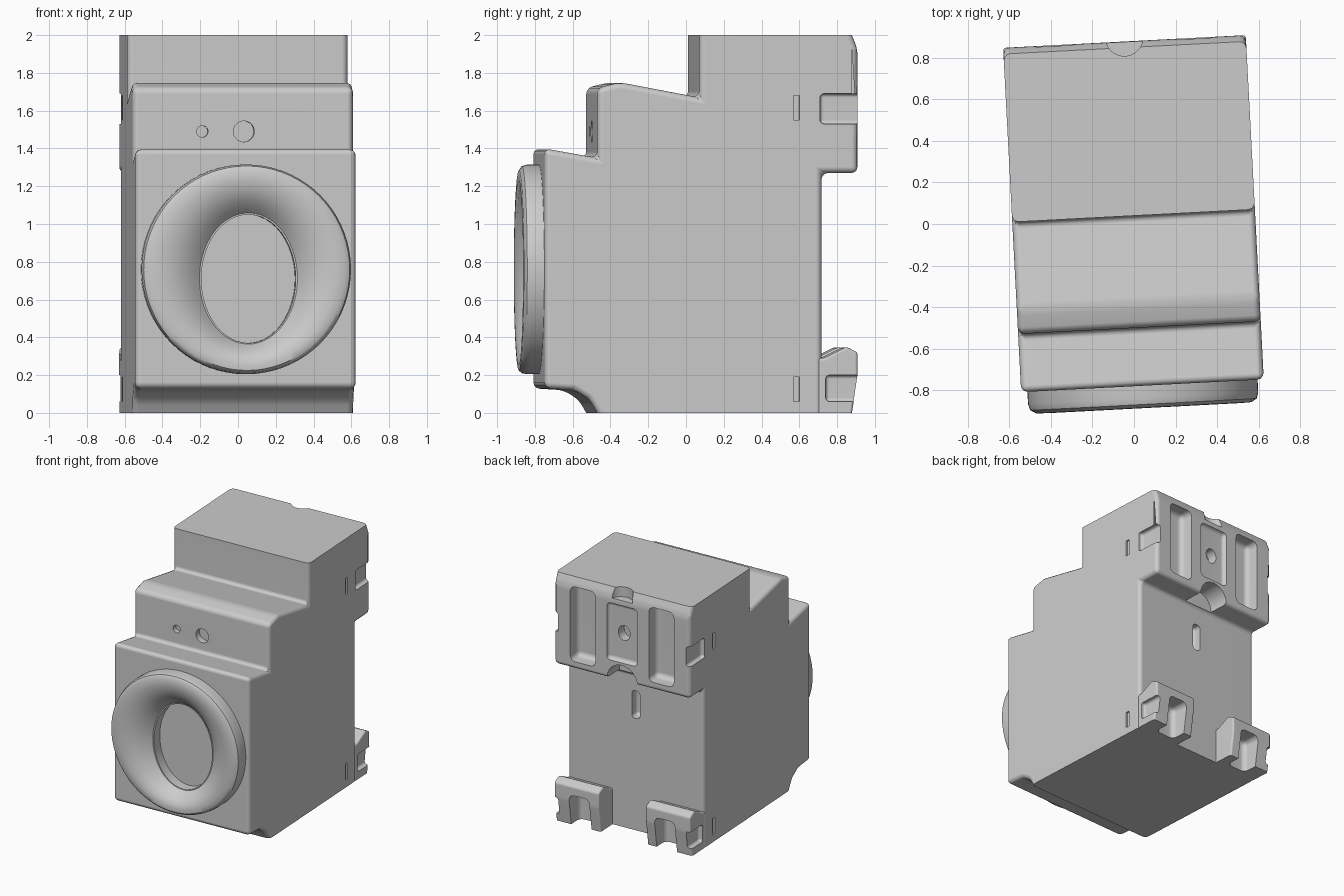
import bpy, bmesh, math
from mathutils import Matrix, Vector

if "Cube" in bpy.data.objects:
    bpy.data.objects.remove(bpy.data.objects["Cube"], do_unlink=True)

grey = bpy.data.materials.new("plain_grey")
grey.use_nodes = True
grey.diffuse_color = (0.6, 0.6, 0.6, 1)
grey.node_tree.nodes["Principled BSDF"].inputs["Base Color"].default_value = (0.6, 0.6, 0.6, 1)
HALF = 0.585     # half width of the housing
TURN = math.radians(3)


def make(name, bm):
    bmesh.ops.recalc_face_normals(bm, faces=bm.faces[:])
    mesh = bpy.data.meshes.new(name)
    bm.to_mesh(mesh)
    bm.free()
    obj = bpy.data.objects.new(name, mesh)
    bpy.context.collection.objects.link(obj)
    mesh.materials.append(grey)
    return obj


def extrude(name, profile, x0, x1, round_by):
    """Side profile (y, z) pushed along x, rounded except on the flat cut planes."""
    bm = bmesh.new()
    face = bm.faces.new([bm.verts.new((x0, y, z)) for y, z in profile])
    grown = bmesh.ops.extrude_face_region(bm, geom=[face])["geom"]
    moved = [g for g in grown if isinstance(g, bmesh.types.BMVert)]
    bmesh.ops.translate(bm, verts=moved, vec=(x1 - x0, 0, 0))
    bmesh.ops.recalc_face_normals(bm, faces=bm.faces[:])
    edges = [e for e in bm.edges
             if not any(all(abs(v.co.z - lim) < 0.001 for v in e.verts) for lim in (0, 2))]
    bmesh.ops.bevel(bm, geom=edges, offset=round_by, segments=3, profile=0.5,
                    affect='EDGES', clamp_overlap=True)
    return make(name, bm)


def box(low, high, round_by=0.0):
    bm = bmesh.new()
    low, high = Vector(low), Vector(high)
    bmesh.ops.create_cube(bm, size=1, matrix=Matrix.Translation((low + high) / 2)
                          @ Matrix.Diagonal((*(high - low), 1)))
    if round_by:
        bmesh.ops.bevel(bm, geom=bm.edges[:], offset=round_by, segments=3, profile=0.5,
                        affect='EDGES')
    return make("cutter", bm)


def cylinder(center, rx, rz, length, axis='Y'):
    bm = bmesh.new()
    spin = Matrix.Rotation(math.pi / 2, 4, 'X') if axis == 'Y' else Matrix()
    bmesh.ops.create_cone(bm, cap_ends=True, segments=48, radius1=1, radius2=1, depth=1,
                          matrix=Matrix.Translation(center) @ spin
                          @ Matrix.Diagonal((rx, rz, length, 1)))
    return make("cutter", bm)


def cut(target, cutter):
    cutter.hide_render = True
    mod = target.modifiers.new("cut", 'BOOLEAN')
    mod.operation, mod.solver, mod.object = 'DIFFERENCE', 'EXACT', cutter
    bpy.context.view_layer.objects.active = target
    bpy.ops.object.modifier_apply(modifier=mod.name)
    bpy.data.objects.remove(cutter, do_unlink=True)


# Stepped housing
housing = extrude("housing", [
    (-0.5, 0), (-0.54, 0.07), (-0.62, 0.12), (-0.78, 0.13), (-0.78, 1.4), (-0.5, 1.35),
    (-0.5, 1.72), (-0.38, 1.75), (0.04, 1.67), (0.04, 2), (0.85, 2), (0.88, 1.93),
    (0.88, 1.27), (0.69, 1.27), (0.69, 0)], -HALF, HALF, 0.032)

# Front opening and the two small holes on the middle step
HOLE = (0.015, 0.71, 0.25, 0.34)
cut(housing, cylinder((HOLE[0], -0.8, HOLE[1]), HOLE[2], HOLE[3], 0.2))
cut(housing, cylinder((0.005, -0.5, 1.49), 0.055, 0.055, 0.1))
cut(housing, cylinder((-0.215, -0.5, 1.49), 0.03, 0.03, 0.08))

# Back: centre panel, screw hole, top notch, lower arch and key slot
cut(housing, box((-0.13, 0.85, 1.42), (0.13, 1, 1.88), 0.03))
cut(housing, cylinder((0, 0.85, 1.65), 0.05, 0.06, 0.16))
cut(housing, cylinder((0, 0.9, 1.98), 0.09, 0.09, 0.12, 'Z'))
cut(housing, cylinder((0, 0.85, 1.27), 0.13, 0.13, 0.28))
cut(housing, box((-0.035, 0.62, 0.9), (0.035, 0.8, 1.12), 0.025))

hooks = []
for side in (-1, 1):
    # Tall terminal slots in the back
    a, b = sorted((side * 0.23, side * 0.445))
    cut(housing, box((a, 0.77, 1.33), (b, 1.0, 1.93), 0.04))
    # Shallow recesses in the side walls
    a, b = sorted((side * (HALF - 0.035), side * 0.8))
    cut(housing, box((a, 0.68, 1.53), (b, 1.0, 1.69), 0.02))
    a, b = sorted((side * (HALF - 0.015), side * 0.8))
    for low, high in ((1.55, 1.68), (0.06, 0.19)):
        cut(housing, box((a, 0.54, low), (b, 0.57, high)))
    # Arched foot clips at the lower back
    label = "left" if side > 0 else "right"
    hook = extrude(label + "_clip", [
        (0.67, 0), (0.67, 0.29), (0.7, 0.29), (0.82, 0.35), (0.88, 0.32), (0.88, 0.2),
        (0.85, 0)], side * 0.2, side * HALF, 0.02)
    a, b = sorted((side * 0.28, side * 0.455))
    cut(hook, box((a, 0.73, -0.2), (b, 1.0, 0.25), 0.04))
    a, b = sorted((side * (HALF - 0.035), side * 0.8))
    cut(hook, box((a, 0.71, 0.06), (b, 1.0, 0.2), 0.02))
    hooks.append(hook)

# Funnel ring: outer circle blended into the oval opening
bm = bmesh.new()
section = [(0, -0.76), (0, -0.84), (0.03, -0.87), (0.12, -0.886), (0.3, -0.888),
           (0.5, -0.878), (0.7, -0.85), (0.87, -0.81), (1, -0.77)]
COUNT = 72
rows = []
for s, y in section:
    row = []
    for i in range(COUNT):
        t = math.tau * i / COUNT
        outer = Vector((0.555 * math.cos(t), y, 0.76 + 0.555 * math.sin(t)))
        inner = Vector((HOLE[0] + HOLE[2] * math.cos(t), y, HOLE[1] + HOLE[3] * math.sin(t)))
        row.append(bm.verts.new(outer.lerp(inner, s)))
    rows.append(row)
for r0, r1 in zip(rows, rows[1:] + rows[:1]):
    for i in range(COUNT):
        j = (i + 1) % COUNT
        bm.faces.new((r0[i], r0[j], r1[j], r1[i]))
ring = make("front_ring", bm)

# Smooth shading, then the slight turn of the whole unit
for obj in [housing, ring] + hooks:
    bpy.ops.object.select_all(action='DESELECT')
    obj.select_set(True)
    bpy.context.view_layer.objects.active = obj
    bpy.ops.object.shade_smooth_by_angle(angle=math.radians(40))
    obj.modifiers.new("even_normals", 'WEIGHTED_NORMAL').keep_sharp = True
    obj.rotation_euler.z = TURN
